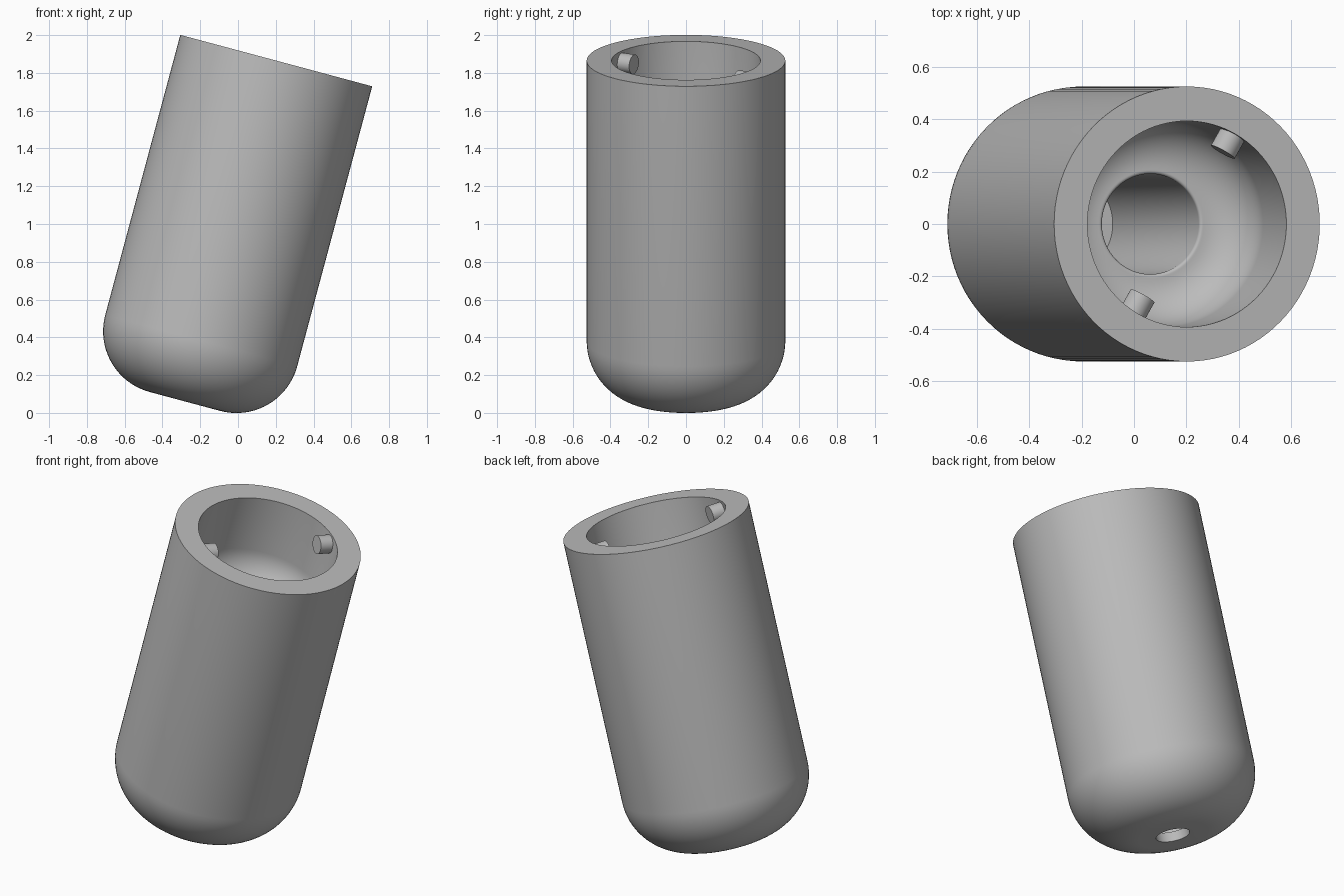
import bpy, bmesh, math
from mathutils import Matrix, Vector

cube = bpy.data.objects.get("Cube")
if cube:
    bpy.data.objects.remove(cube, do_unlink=True)

grey = bpy.data.materials.new("plain_grey")
grey.use_nodes = True
colour = (0.5, 0.5, 0.5, 1)
grey.diffuse_color = colour
grey.node_tree.nodes["Principled BSDF"].inputs["Base Color"].default_value = colour

# Leaning frame: origin at the rim centre, local z along the axis of the cup
TILT = Matrix.Translation((0.2025, 0, 1.865)) @ Matrix.Rotation(math.radians(15), 4, 'Y')
LENGTH, OUTER, INNER, BORE, HOLE = 1.868, 0.526, 0.394, 0.192, 0.095
ROUND, FLOOR, FILLET, LIP = 0.333, 0.53, 0.185, 0.012


def arc(r, z, radius, start, end, steps):
    """Points of an arc in the (radius, height) plane, angles in degrees."""
    angles = [math.radians(start + (end - start) * i / steps) for i in range(steps + 1)]
    return [(r + radius * math.cos(a), z + radius * math.sin(a)) for a in angles]


def finish(name, bm, matrix):
    bmesh.ops.recalc_face_normals(bm, faces=bm.faces)
    mesh = bpy.data.meshes.new(name)
    bm.to_mesh(mesh)
    bm.free()
    mesh.materials.append(grey)
    obj = bpy.data.objects.new(name, mesh)
    bpy.context.collection.objects.link(obj)
    obj.matrix_world = matrix
    bpy.ops.object.select_all(action='DESELECT')
    obj.select_set(True)
    bpy.context.view_layer.objects.active = obj
    bpy.ops.object.shade_smooth_by_angle(angle=math.radians(30))


# Cup: closed wall profile, from the bottom hole up the outside and down the inside
profile = [(HOLE, -LENGTH)]
profile += arc(OUTER - ROUND, ROUND - LENGTH, ROUND, -90, 0, 20)
profile += [(OUTER, 0), (INNER, 0)]
profile += arc(INNER - FILLET, FILLET - FLOOR, FILLET, 0, -90, 14)
profile += arc(BORE + LIP, -FLOOR - LIP, LIP, 90, 180, 4)
profile += [(BORE, 0.055 - LENGTH), (HOLE, 0.055 - LENGTH)]

bm = bmesh.new()
verts = [bm.verts.new((r, 0, z)) for r, z in profile]
edges = [bm.edges.new((v, verts[i - 1])) for i, v in enumerate(verts)]
bmesh.ops.spin(bm, geom=verts + edges, cent=(0, 0, 0), axis=(0, 0, 1),
               angle=math.tau, steps=96)
bmesh.ops.remove_doubles(bm, verts=bm.verts, dist=0.0005)
finish("cup_body", bm, TILT)

# Two opposite locking pins standing inwards from the wall
for name, angle in (("back_pin", 60), ("front_pin", 240)):
    bm = bmesh.new()
    bmesh.ops.create_cone(bm, cap_ends=True, segments=32, radius1=0.052,
                          radius2=0.052, depth=0.1)
    place = (Matrix.Rotation(math.radians(angle), 4, 'Z')
             @ Matrix.Translation((0.368, 0, -0.063))
             @ Matrix.Rotation(math.radians(90), 4, 'Y'))
    finish(name, bm, TILT @ place)
